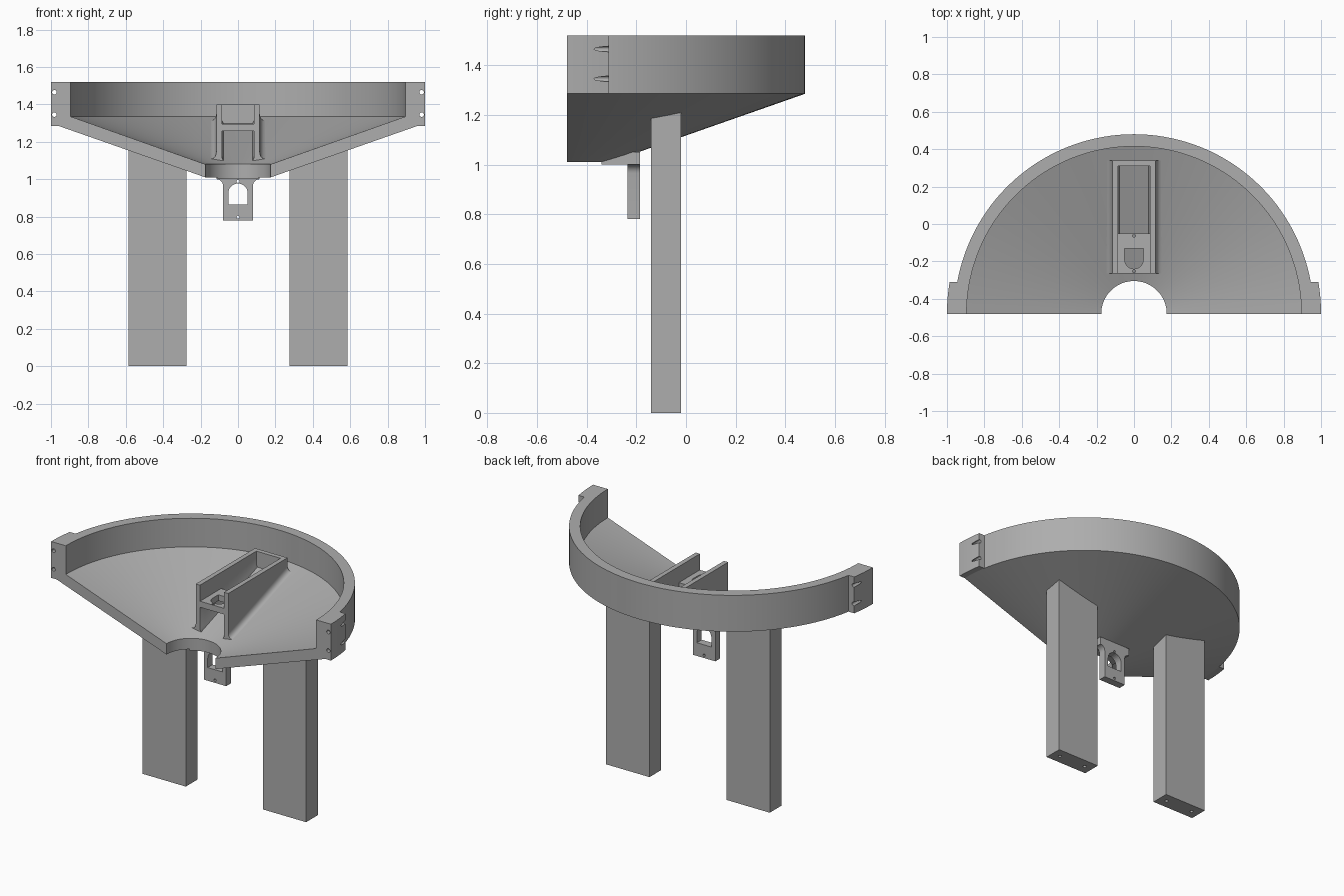
import bpy, bmesh
from math import sin, cos, pi, hypot, asin, sqrt, radians

old = bpy.data.objects.get("Cube")
if old:
    bpy.data.objects.remove(old, do_unlink=True)

grey = bpy.data.materials.new("mid_grey")
grey.use_nodes = True
tone = (0.42, 0.42, 0.42, 1)
grey.diffuse_color = tone
grey.node_tree.nodes["Principled BSDF"].inputs["Base Color"].default_value = tone

CY = -0.48                      # the bowl axis sits on the cut front edge
RIM_Z, WALL_Z, HOLE_R = 1.52, 1.285, 0.175


def under(x, y):
    """Height of the cone's underside."""
    return 1.01 + (hypot(x, y - CY) - HOLE_R) * 0.35


def floor(x, y):
    """Height of the cone's upper face."""
    return 1.08 + (hypot(x, y - CY) - HOLE_R) * 0.354


def loft(name, loops, smooth=True):
    """Skin equal-length closed loops and cap both ends."""
    bm = bmesh.new()
    rings = [[bm.verts.new(p) for p in loop] for loop in loops]
    n = len(rings[0])
    for a, b in zip(rings, rings[1:]):
        for i in range(n):
            j = (i + 1) % n
            bm.faces.new((a[i], a[j], b[j], b[i]))
    bm.faces.new(rings[0])
    bm.faces.new(rings[-1])
    bmesh.ops.recalc_face_normals(bm, faces=bm.faces)
    me = bpy.data.meshes.new(name)
    bm.to_mesh(me)
    bm.free()
    me.materials.append(grey)
    ob = bpy.data.objects.new(name, me)
    bpy.context.collection.objects.link(ob)
    if smooth:
        activate(ob)
        bpy.ops.object.shade_smooth_by_angle(angle=radians(30))
    return ob


def activate(ob):
    bpy.ops.object.select_all(action='DESELECT')
    ob.select_set(True)
    bpy.context.view_layer.objects.active = ob


def prism(name, pts, axis, lo, hi, smooth=True):
    """Extrude a 2D outline along an axis (y: outline is xz, z: outline is xy)."""
    place = {'y': lambda a, b, t: (a, t, b), 'z': lambda a, b, t: (a, b, t)}[axis]
    return loft(name, [[place(a, b, t) for a, b in pts] for t in (lo, hi)], smooth)


def circle(u, v, r, n=20):
    return [(u + r * cos(2 * pi * i / n), v + r * sin(2 * pi * i / n)) for i in range(n)]


def arch(flat, spring, half):
    """D-shaped opening with its rounded end beyond the spring line."""
    s = 1 if spring > flat else -1
    arc = [(half * cos(pi * i / 14), spring + s * half * sin(pi * i / 14)) for i in range(15)]
    return [(half, flat)] + arc + [(-half, flat)]


def cut(ob, outline, axis, lo, hi):
    cutter = prism("cutter", outline, axis, lo, hi, False)
    cutter.hide_render = True
    mod = ob.modifiers.new("opening", 'BOOLEAN')
    mod.operation, mod.object, mod.solver = 'DIFFERENCE', cutter, 'EXACT'
    activate(ob)
    bpy.ops.object.modifier_apply(modifier=mod.name)
    bpy.data.objects.remove(cutter, do_unlink=True)


# Half bowl: wall and cone profile turned through half a circle
profile = [(HOLE_R, 1.01), (0.96, WALL_Z), (0.96, RIM_Z),
           (0.895, RIM_Z), (0.895, 1.335), (HOLE_R, 1.08)]
STEPS = 72
loft("half_bowl", [[(r * cos(pi * i / STEPS), CY + r * sin(pi * i / STEPS), z)
                    for r, z in profile] for i in range(STEPS + 1)])

for side, s in (("left", 1), ("right", -1)):
    # Bolting flange with two screw holes that break out of its curved side
    depth = 0.17
    outer = [asin(depth) * i / 8 for i in range(9)]
    inner = [asin(depth / 0.955) * i / 8 for i in range(8, -1, -1)]
    outline = [(s * cos(a), CY + sin(a)) for a in outer]
    outline += [(s * 0.955 * cos(a), CY + 0.955 * sin(a)) for a in inner]
    flange = prism(side + "_flange", outline, 'z', WALL_Z, RIM_Z)
    for z in (1.345, 1.465):
        cut(flange, circle(s * 0.982, z, 0.012), 'y', -0.6, -0.2)

    # Leg whose top follows the cone, with two screw holes in its foot
    corners = [(s * x, y) for x, y in ((0.275, -0.14), (0.585, -0.14), (0.585, -0.02), (0.275, -0.02))]
    leg = loft(side + "_leg", [[(x, y, 0) for x, y in corners],
                               [(x, y, under(x, y) + 0.015) for x, y in corners]], False)
    for x in (0.33, 0.53):
        cut(leg, circle(s * x, -0.08, 0.011), 'z', -0.1, 0.12)

    # Cradle side wall flaring into the cone along its foot
    loops = []
    for i in range(13):
        y = -0.265 + 0.605 * i / 12
        loop = [(0.078, floor(0.078, y) - 0.02), (0.078, floor(0.078, y)),
                (0.086, floor(0.086, y) + 0.015), (0.086, 1.4), (0.116, 1.4)]
        for k in range(7):
            a = pi / 2 * k / 6
            x = 0.116 + 0.03 * (1 - cos(a))
            loop.append((x, floor(x, y) + 0.04 * (1 - sin(a))))
        loop.append((0.146, floor(0.146, y) - 0.02))
        loops.append([(s * x, y, z) for x, z in loop])
    loft(side + "_cradle_wall", loops)

# Cradle back wall
prism("cradle_back_wall", [(-0.1, 1.28), (0.1, 1.28), (0.1, 1.4), (-0.1, 1.4)],
      'y', 0.31, 0.34, False)

# Cradle shelf with a rounded opening and two pilot holes
shelf = prism("cradle_shelf", [(-0.09, -0.265), (0.09, -0.265), (0.09, -0.05), (-0.09, -0.05)],
              'z', 1.257, 1.296, False)
cut(shelf, arch(-0.13, -0.19, 0.05), 'z', 1.2, 1.35)
for y in (-0.062, -0.252):
    cut(shelf, circle(0, y, 0.008), 'z', 1.2, 1.35)

# Hanging bracket with flared shoulders, rounded opening and pilot holes
flare = [(0.08 + 0.035 * (1 - cos(pi / 2 * k / 6)), 0.965 + 0.035 * sin(pi / 2 * k / 6))
         for k in range(7)]
half = [(0.08, 0.78)] + flare + [(0.115, 1.05)]
bracket = prism("hanging_bracket", half + [(-x, z) for x, z in reversed(half)],
                'y', -0.235, -0.185)
cut(bracket, arch(0.865, 0.925, 0.052), 'y', -0.3, -0.1)
for z in (0.797, 0.988):
    cut(bracket, circle(0, z, 0.008), 'y', -0.3, -0.1)

# Bracket foot plate, hollowed along the bowl's centre hole
xs = [-0.11 + 0.22 * i / 12 for i in range(13)]
foot = [(x, CY + sqrt(0.178 ** 2 - x * x)) for x in xs]
prism("bracket_foot", foot + [(0.11, -0.187), (-0.11, -0.187)], 'z', 1.0, 1.045)
